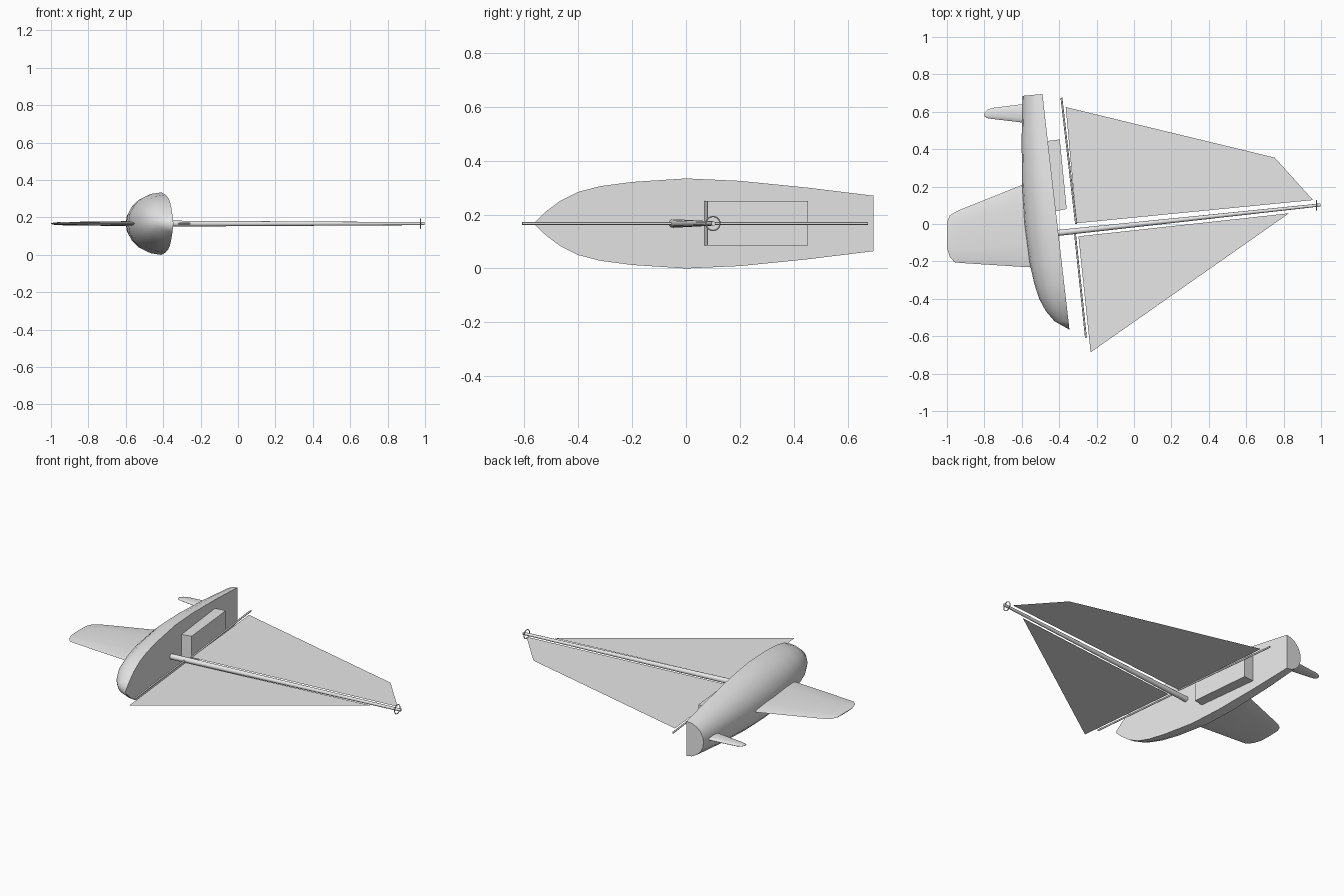
import bpy, bmesh, math
from mathutils import Vector

if "Cube" in bpy.data.objects:
    bpy.data.objects.remove(bpy.data.objects["Cube"])

ZC = 0.167  # centre plane of the boat, which lies on its side

grey = bpy.data.materials.new("light grey")
grey.diffuse_color = (0.8, 0.8, 0.8, 1)
grey.use_nodes = True
grey.node_tree.nodes["Principled BSDF"].inputs["Base Color"].default_value = grey.diffuse_color


def finish(name, bm, smooth=None):
    bmesh.ops.remove_doubles(bm, verts=bm.verts, dist=0.0005)
    bmesh.ops.recalc_face_normals(bm, faces=bm.faces)
    me = bpy.data.meshes.new(name)
    bm.to_mesh(me)
    bm.free()
    ob = bpy.data.objects.new(name, me)
    bpy.context.collection.objects.link(ob)
    me.materials.append(grey)
    if smooth:
        bpy.ops.object.select_all(action='DESELECT')
        ob.select_set(True)
        bpy.context.view_layer.objects.active = ob
        bpy.ops.object.shade_smooth_by_angle(angle=math.radians(smooth))
    return ob


def loft(name, rings, smooth=None):
    """Skin closed rings of points and cap both ends."""
    bm = bmesh.new()
    rows = [[bm.verts.new(p) for p in r] for r in rings]
    for a, b in zip(rows, rows[1:]):
        n = len(a)
        for i in range(n):
            j = (i + 1) % n
            bm.faces.new((a[i], a[j], b[j], b[i]))
    bm.faces.new(rows[0])
    bm.faces.new(rows[-1])
    return finish(name, bm, smooth)


def rod(name, a, b, r1, r2, sides):
    a, b = Vector((*a, ZC)), Vector((*b, ZC))
    d = (b - a).normalized()
    side = Vector((0, 0, 1)).cross(d)
    angles = [math.tau * i / sides for i in range(sides)]
    rings = [[p + r * (side * math.cos(t) + Vector((0, 0, math.sin(t)))) for t in angles]
             for p, r in ((a, r1), (b, r2))]
    return loft(name, rings, 50)


def fin(name, stations):
    """Foil: each station is x, leading y, trailing y, half thickness."""
    rings = []
    for x, y0, y1, h in stations:
        ring = []
        for i in range(12):
            t = math.tau * i / 12
            ring.append((x, (y0 + y1) / 2 + (y1 - y0) / 2 * math.cos(t),
                         ZC + h * math.sin(t)))
        rings.append(ring)
    return loft(name, rings, 40)


def plate(name, pts):
    bm = bmesh.new()
    bm.faces.new([bm.verts.new((x, y, ZC)) for x, y in pts])
    return finish(name, bm)


def deck_x(y):
    return -0.49 - 0.115 * (y - 0.695)


# Hull: y, bottom x, half beam
stations = [(0.69, -0.595, 0.103), (0.45, -0.601, 0.133), (0.2, -0.598, 0.158),
            (0.0, -0.587, 0.167), (-0.2, -0.56, 0.154), (-0.32, -0.533, 0.138),
            (-0.4, -0.507, 0.117), (-0.465, -0.472, 0.085), (-0.52, -0.425, 0.044),
            (-0.565, -0.3451, 0.0001)]
hull_rings = []
for k, (y, keel_x, beam) in enumerate(stations):
    ring = []
    for i in range(11):
        t = math.pi * i / 10
        depth = math.sin(t)
        yy = y + (0.005 - 0.01 * depth if k == 0 else 0)
        dx = deck_x(y)
        ring.append((dx + (keel_x - dx) * depth, yy, ZC + beam * math.cos(t)))
    hull_rings.append(ring)
loft("hull", hull_rings, 32)

# Cabin: side outline extruded across the deck
outline = [(-0.47, 0.443), (-0.397, 0.452), (-0.36, 0.08), (-0.42, 0.068)]
loft("cabin", [[(x, y, z) for x, y in outline] for z in (0.085, 0.25)])

# Keel and rudder
fin("keel", [(-0.54, -0.232, 0.19, 0.013), (-0.6, -0.229, 0.208, 0.013),
             (-0.93, -0.208, 0.076, 0.009), (-0.96, -0.204, 0.062, 0.008),
             (-0.985, -0.175, 0.045, 0.006), (-1.0, -0.13, 0.01, 0.002)])
fin("rudder", [(-0.56, 0.538, 0.645, 0.01), (-0.6, 0.543, 0.64, 0.01),
               (-0.76, 0.562, 0.62, 0.007), (-0.785, 0.566, 0.61, 0.005),
               (-0.798, 0.575, 0.595, 0.002)])

# Spars
rod("mast", (-0.41, -0.048), (0.997, 0.102), 0.016, 0.008, 12)
rod("main_boom", (-0.388, 0.675), (-0.31, 0.0), 0.005, 0.005, 8)
rod("jib_boom", (-0.315, -0.055), (-0.257, -0.608), 0.005, 0.005, 8)

# Sails
plate("main_sail", [(-0.365, 0.625), (0.752, 0.355), (0.957, 0.128), (-0.308, 0.004)])
plate("jib_sail", [(-0.297, -0.066), (0.828, 0.057), (-0.232, -0.686)])

# Ring around the mast head
ring_rows = []
for i in range(24):
    t = math.tau * i / 24
    ring_rows.append([(0.975 + 0.0025 * math.sin(s),
                       0.1 + (0.026 + 0.0025 * math.cos(s)) * math.cos(t),
                       ZC + (0.026 + 0.0025 * math.cos(s)) * math.sin(t))
                      for s in (math.tau * j / 6 for j in range(6))])
bm = bmesh.new()
rows = [[bm.verts.new(p) for p in r] for r in ring_rows]
for i in range(24):
    a, b = rows[i], rows[(i + 1) % 24]
    for j in range(6):
        k = (j + 1) % 6
        bm.faces.new((a[j], a[k], b[k], b[j]))
finish("masthead_ring", bm, 70)
